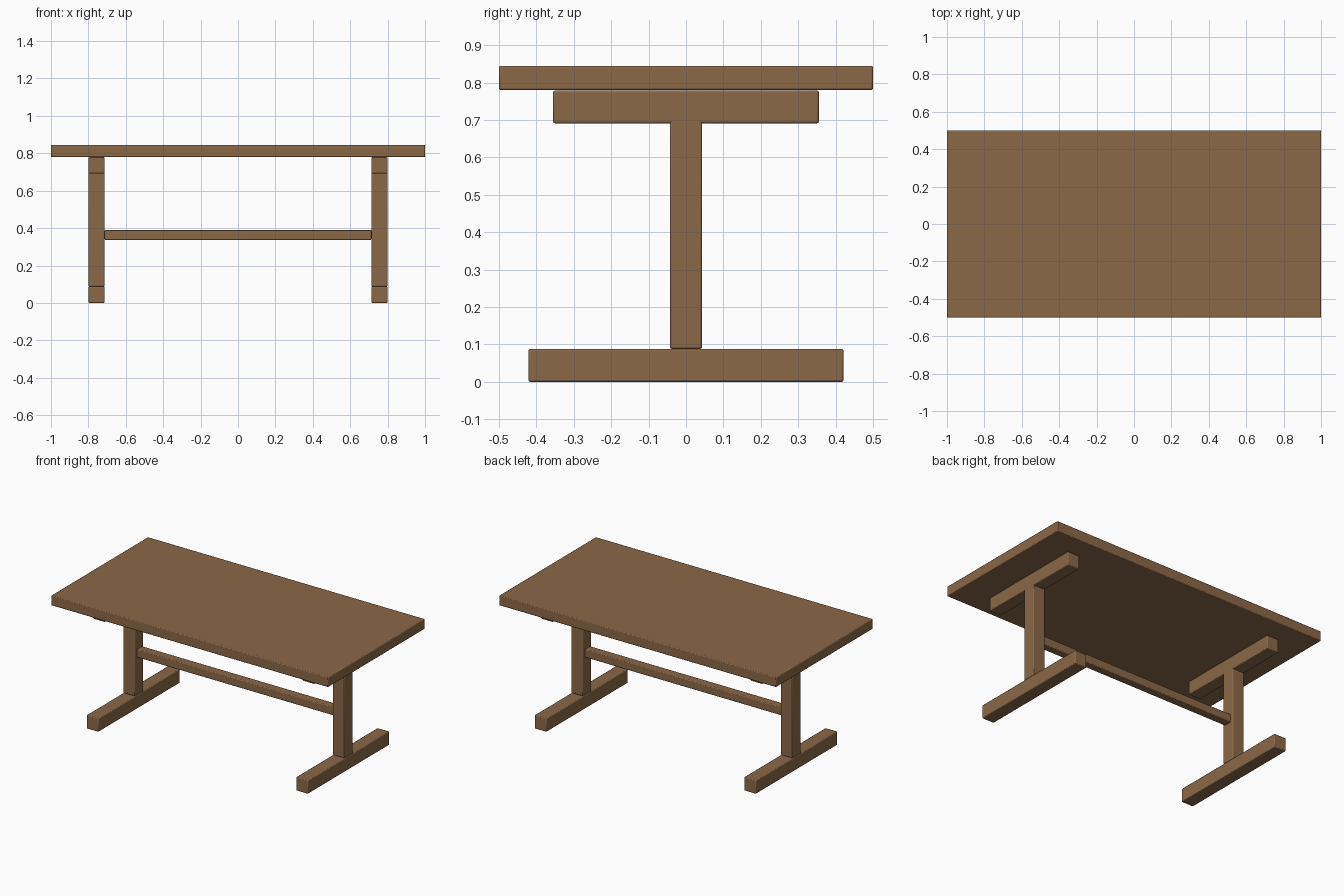
import bpy

cube = bpy.data.objects.get("Cube")
if cube:
    bpy.data.objects.remove(cube, do_unlink=True)

# Single brown timber colour
wood = bpy.data.materials.new("brown_wood")
wood.use_nodes = True
colour = (0.26, 0.14, 0.065, 1)
wood.diffuse_color = colour
wood.node_tree.nodes["Principled BSDF"].inputs["Base Color"].default_value = colour


def beam(name, x, y, z, bevel=0.005):
    """Timber between (min, max) extents on each axis, with eased edges."""
    spans = (x, y, z)
    bpy.ops.mesh.primitive_cube_add(size=1, location=[sum(s) / 2 for s in spans])
    obj = bpy.context.object
    obj.name = name
    obj.scale = [s[1] - s[0] for s in spans]
    bpy.ops.object.transform_apply(location=False, rotation=False, scale=True)
    obj.data.materials.append(wood)
    mod = obj.modifiers.new("eased_edges", "BEVEL")
    mod.width = bevel
    mod.segments = 2
    bpy.ops.object.shade_smooth_by_angle()
    return obj


# Top
beam("tabletop", (-1, 1), (-0.5, 0.5), (0.78, 0.845))

# Trestle at each end: foot, post and top bearer
for side, s in (("left", 1), ("right", -1)):
    x = sorted((s * 0.713, s * 0.799))
    beam(side + "_foot", x, (-0.421, 0.421), (0, 0.088))
    beam(side + "_post", x, (-0.043, 0.043), (0.088, 0.70))
    beam(side + "_bearer", x, (-0.355, 0.355), (0.691, 0.779))

# Stretcher joining the posts
beam("stretcher", (-0.713, 0.713), (-0.027, 0.027), (0.337, 0.391))
